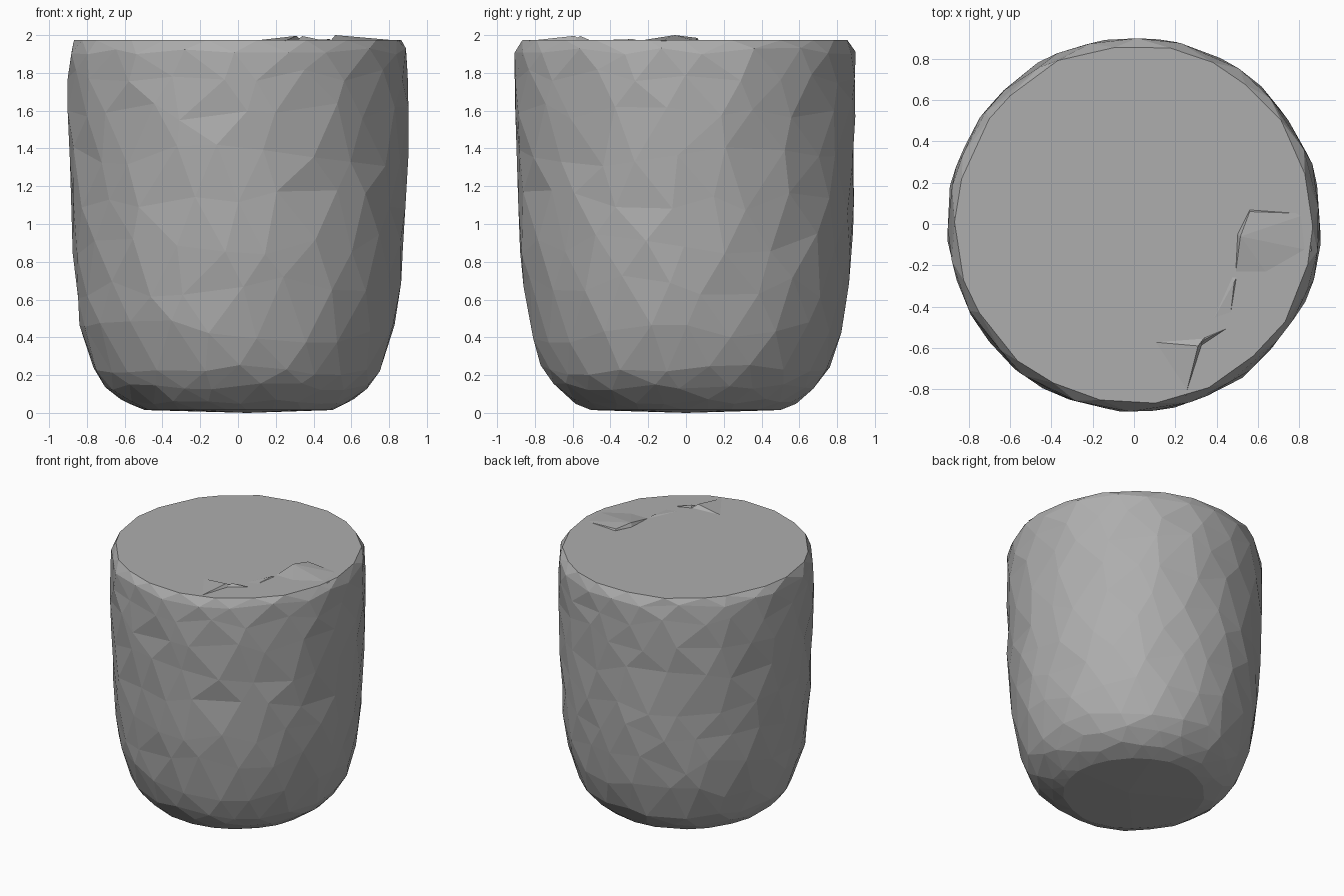
import bpy, bmesh, math, random

random.seed(7)
if "Cube" in bpy.data.objects:
    bpy.data.objects.remove(bpy.data.objects["Cube"], do_unlink=True)

# Single stone grey
grey = bpy.data.materials.new("stone grey")
grey.use_nodes = True
tone = (0.42, 0.42, 0.42, 1)
grey.diffuse_color = tone
grey.node_tree.nodes["Principled BSDF"].inputs["Base Color"].default_value = tone

# Side profile (radius, height) from base to top rim
PROFILE = [(0.50, 0.015), (0.61, 0.06), (0.70, 0.135), (0.765, 0.23), (0.83, 0.43),
           (0.865, 0.66), (0.882, 0.9), (0.89, 1.12), (0.898, 1.36), (0.905, 1.6),
           (0.906, 1.78), (0.902, 1.915), (0.867, 1.973)]
SIDES = 22


def radius_at(z):
    """Radius on the profile at a height."""
    for (r0, z0), (r1, z1) in zip(PROFILE, PROFILE[1:]):
        if z <= z1:
            return r0 + (r1 - r0) * max(0, z - z0) / (z1 - z0)
    return PROFILE[-1][0]


def finish(bm, name):
    bmesh.ops.recalc_face_normals(bm, faces=bm.faces)
    mesh = bpy.data.meshes.new(name)
    bm.to_mesh(mesh)
    bm.free()
    mesh.materials.append(grey)
    obj = bpy.data.objects.new(name, mesh)
    bpy.context.collection.objects.link(obj)
    return obj


# Body: irregular staggered rings joined by triangles
bm = bmesh.new()
rings = []
last = len(PROFILE) - 1
for i, (r, z) in enumerate(PROFILE):
    ring = []
    wobble = 0 if i in (0, last) else 0.3 * min(z - PROFILE[i - 1][1], PROFILE[i + 1][1] - z)
    for k in range(SIDES):
        a = math.tau * (k + 0.5 * (i % 2) + random.uniform(-0.24, 0.24)) / SIDES
        zz = z + random.uniform(-wobble, wobble)
        rr = radius_at(zz) + random.uniform(-0.008, 0.006)
        ring.append(bm.verts.new((rr * math.cos(a), rr * math.sin(a), zz)))
    rings.append(ring)
for i, (low, high) in enumerate(zip(rings, rings[1:])):
    s = i % 2
    for k in range(SIDES):
        n = (k + 1) % SIDES
        if s:
            bm.faces.new((low[k], high[n], high[k]))
            bm.faces.new((low[k], low[n], high[n]))
        else:
            bm.faces.new((low[k], low[n], high[k]))
            bm.faces.new((low[n], high[n], high[k]))

# Flat top and slightly bellied base
bm.faces.new(rings[-1])
centre = bm.verts.new((0.05, 0, 0))
for k in range(SIDES):
    bm.faces.new((rings[0][k], centre, rings[0][(k + 1) % SIDES]))
finish(bm, "body")


def chip(name, outline, peaks):
    """Low faceted lump on the top: hull of a sunken outline and raised peaks."""
    bm = bmesh.new()
    verts = [bm.verts.new((x, y, 1.97)) for x, y in outline]
    verts += [bm.verts.new(p) for p in peaks]
    bmesh.ops.convex_hull(bm, input=verts)
    loose = [v for v in bm.verts if not v.link_faces]
    bmesh.ops.delete(bm, geom=loose, context='VERTS')
    finish(bm, name)


# Raised chips near the front left edge of the top
chip("front_chip", [(0.08, -0.57), (0.25, -0.83), (0.34, -0.55)], [(0.31, -0.59, 1.996)])
chip("middle_chip", [(0.31, -0.6), (0.46, -0.5), (0.34, -0.55)], [(0.34, -0.56, 1.995)])
chip("side_chip", [(0.49, -0.25), (0.5, -0.05), (0.56, 0.07), (0.84, 0.05), (0.86, -0.13),
                   (0.65, -0.25)], [(0.515, -0.06, 2.0), (0.56, 0.06, 1.985)])
chip("ridge_chip", [(0.34, -0.54), (0.47, -0.25), (0.5, -0.25), (0.46, -0.5)],
     [(0.485, -0.28, 1.979)])
